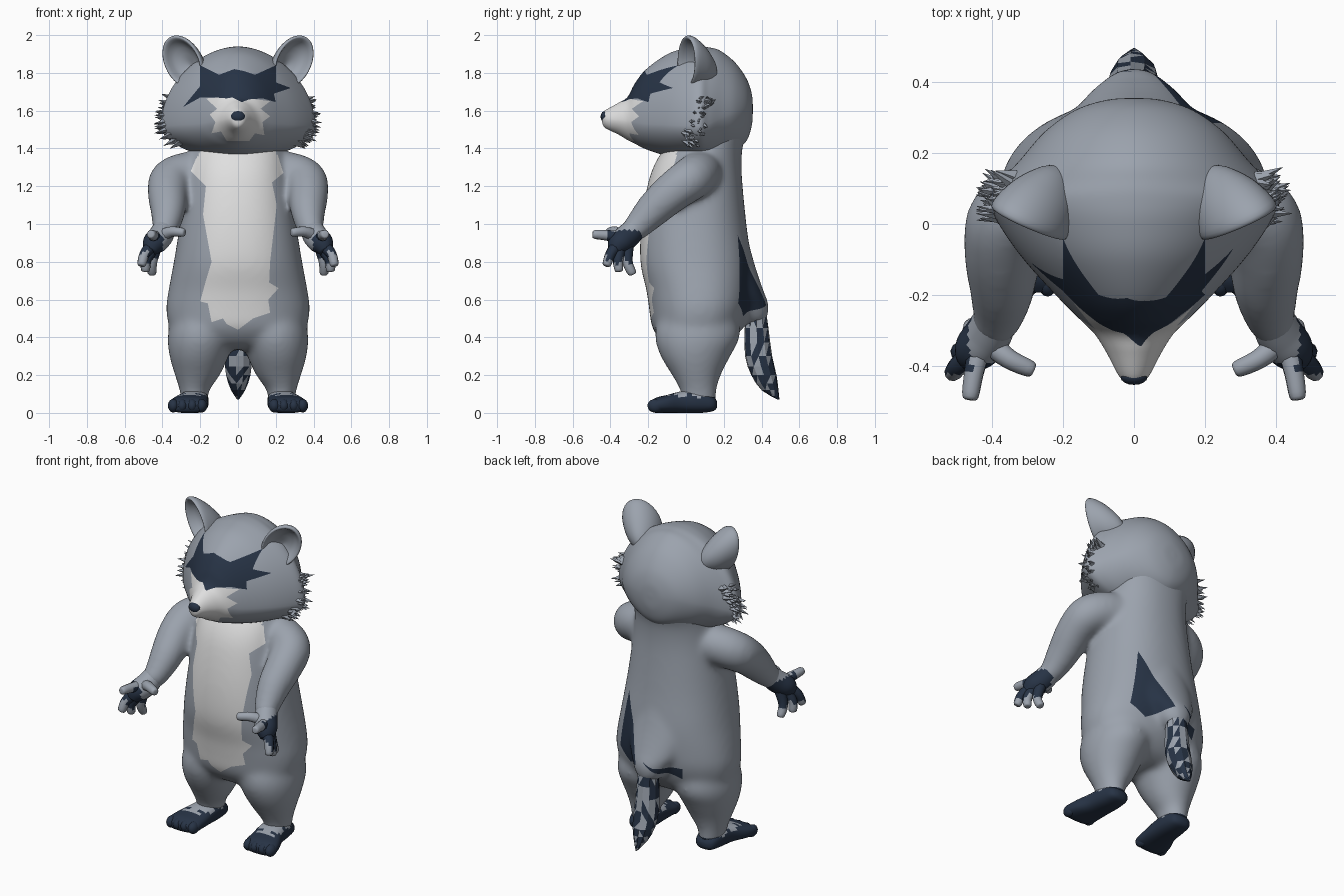
import bpy, bmesh, math, random
from mathutils import Vector, Matrix

if "Cube" in bpy.data.objects:
    bpy.data.objects.remove(bpy.data.objects["Cube"])

random.seed(4)
GREY, WHITE, DARK = 0, 1, 2
MATS = []
for label, col in (("grey_fur", (0.33, 0.365, 0.42)), ("white_fur", (0.74, 0.74, 0.74)),
                   ("dark_fur", (0.02, 0.033, 0.06))):
    m = bpy.data.materials.new(label)
    m.diffuse_color = (*col, 1)
    m.use_nodes = True
    m.node_tree.nodes["Principled BSDF"].inputs["Base Color"].default_value = m.diffuse_color
    MATS.append(m)


def spline(keys, steps):
    """Catmull-Rom interpolation of tuples."""
    out = []
    for i in range(len(keys) - 1):
        p = [keys[max(i - 1, 0)], keys[i], keys[i + 1], keys[min(i + 2, len(keys) - 1)]]
        for k in range(steps):
            t = k / steps
            out.append([0.5 * (2 * b + (c - a) * t + (2 * a - 5 * b + 4 * c - d) * t * t
                               + (3 * b - a - 3 * c + d) * t ** 3) for a, b, c, d in zip(*p)])
    return out + [list(keys[-1])]


def oval(c, u, v, n=32, power=2.0, down=1.0):
    """Superellipse ring; 'down' scales the negative v half."""
    ring = []
    for i in range(n):
        a = 2 * math.pi * i / n
        ca, sa = math.cos(a), math.sin(a)
        cu = math.copysign(abs(ca) ** (2 / power), ca)
        cv = math.copysign(abs(sa) ** (2 / power), sa)
        ring.append(Vector(c) + Vector(u) * cu + Vector(v) * (cv if cv > 0 else cv * down))
    return ring


def loft(bm, rings):
    rows = [[bm.verts.new(p) for p in r] for r in rings]
    n = len(rows[0])
    for a, b in zip(rows, rows[1:]):
        for i in range(n):
            bm.faces.new((a[i], a[(i + 1) % n], b[(i + 1) % n], b[i]))
    bm.faces.new(rows[0])
    bm.faces.new(rows[-1])


def upright(bm, keys, steps=4, n=32, power=2.0):
    """Stack of horizontal ovals from (z, half width, front y, back y)."""
    loft(bm, [oval((0, (f + b) / 2, z), (w, 0, 0), (0, (b - f) / 2, 0), n, power)
              for z, w, f, b in spline(keys, steps)])


def tube(bm, keys, s, steps=4, n=16):
    """Round limb through (x, y, z, radius), mirrored by s."""
    pts = spline(keys, steps)
    pos = [Vector((x * s, y, z)) for x, y, z, r in pts]
    rings = []
    for i, p in enumerate(pos):
        t = pos[min(i + 1, len(pos) - 1)] - pos[max(i - 1, 0)]
        u = t.cross(Vector((0, 1, -1))).normalized()
        v = t.cross(u).normalized()
        rings.append(oval(p, u * pts[i][3], v * pts[i][3], n))
    loft(bm, rings)


def ball(bm, c, r):
    bmesh.ops.create_uvsphere(bm, u_segments=16, v_segments=10, radius=1,
                              matrix=Matrix.Translation(c) @ Matrix.Diagonal((*r, 1)))


def inside(poly, x, z):
    hit = False
    for (x1, z1), (x2, z2) in zip(poly, poly[1:] + poly[:1]):
        if (z1 > z) != (z2 > z) and x < (x2 - x1) * (z - z1) / (z2 - z1) + x1:
            hit = not hit
    return hit


def cut(bm, poly, front):
    """Slice the outline of a fur patch into the front or back surface."""
    for (x1, z1), (x2, z2) in zip(poly, poly[1:] + poly[:1]):
        e = .015
        fs = [f for f in bm.faces for c in (f.calc_center_median(),) if (c.y < .03) == front
              and min(x1, x2) - e < c.x < max(x1, x2) + e and min(z1, z2) - e < c.z < max(z1, z2) + e]
        geom = list({v for f in fs for v in f.verts}) + list({d for f in fs for d in f.edges}) + fs
        if fs:
            bmesh.ops.bisect_plane(bm, geom=geom, dist=1e-5, plane_co=(x1, 0, z1),
                                   plane_no=Vector((z2 - z1, 0, x1 - x2)).normalized())


def paint(ob, rule, smooth=True):
    for m in MATS:
        ob.data.materials.append(m)
    for p in ob.data.polygons:
        p.use_smooth = smooth
        p.material_index = rule(p.center)


def finish(name, bm, rule=lambda c: GREY, smooth=True, do_paint=True):
    bmesh.ops.recalc_face_normals(bm, faces=bm.faces[:])
    me = bpy.data.meshes.new(name)
    bm.to_mesh(me)
    bm.free()
    ob = bpy.data.objects.new(name, me)
    bpy.context.collection.objects.link(ob)
    if do_paint:
        paint(ob, rule, smooth)
    return ob


# torso, tail root, arms and legs blended into one skin
bm = bmesh.new()
upright(bm, [(.335, .17, -.05, .16), (.37, .28, -.12, .23), (.45, .36, -.178, .30), (.55, .38, -.195, .335),
             (.65, .368, -.21, .345), (.8, .34, -.242, .345), (1.0, .308, -.237, .32), (1.2, .278, -.205, .3),
             (1.32, .258, -.165, .294), (1.42, .24, -.1, .302), (1.5, .225, -.03, .33),
             (1.58, .20, .05, .348), (1.66, .13, .1, .34)], n=48, power=2.2)
upright(bm, [(1.05, .06, .2, .295), (.8, .17, .15, .36), (.65, .17, .15, .41), (.57, .12, .2, .44),
             (.5, .08, .28, .43), (.46, .03, .33, .40)])
for s in (1, -1):
    tube(bm, [(.16, .09, 1.27, .10), (.25, .07, 1.27, .115), (.35, .02, 1.235, .116), (.372, -.07, 1.17, .108),
              (.37, -.17, 1.08, .096), (.38, -.25, .995, .076), (.40, -.30, .945, .062)], s, n=24)
    loft(bm, [oval((x * s, y, z), (w, 0, 0), (0, d, 0)) for z, x, y, w, d in spline(
        [(.05, .23, .07, .07, .09), (.12, .23, .065, .08, .097), (.2, .215, .055, .12, .13),
         (.3, .206, .05, .157, .185), (.4, .195, .06, .178, .225), (.5, .18, .065, .17, .21),
         (.62, .15, .08, .13, .16)], 4)])
body = finish("body", bm, do_paint=False)
mod = body.modifiers.new("blend", 'REMESH')
mod.mode, mod.voxel_size = 'VOXEL', 0.013
mod = body.modifiers.new("soften", 'SMOOTH')
mod.factor, mod.iterations = 0.5, 30
dg = bpy.context.evaluated_depsgraph_get()
blended = bpy.data.meshes.new_from_object(body.evaluated_get(dg))
body.modifiers.clear()
body.data = blended

BIB = [(-.2, 1.4), (.2, 1.4), (.24, 1.27), (.18, 1.22), (.205, 1.1), (.17, .8), (.165, .69), (.215, .66),
       (.16, .6), (.17, .53), (.08, .5), (0, .44), (-.06, .47), (-.08, .5), (-.14, .48), (-.16, .58),
       (-.2, .59), (-.17, .7), (-.14, .8), (-.185, 1.05), (-.17, 1.2), (-.25, 1.28)]
BACK_RIGHT = [(.2, .94), (.26, .58), (.17, .51), (.05, .57)]
BACK_LEFT = [(0, .6), (-.06, .57), (-.19, .56), (-.18, .49), (-.07, .54)]


def body_rule(c):
    if c.y < -.05 and abs(c.x) < .26 and inside(BIB, c.x, c.z):
        return WHITE
    if c.z < .085 or c.y > .1 and (inside(BACK_RIGHT, c.x, c.z) or inside(BACK_LEFT, c.x, c.z)):
        return DARK
    return GREY


bm = bmesh.new()
bm.from_mesh(body.data)
cut(bm, BIB, True)
cut(bm, BACK_RIGHT, False)
cut(bm, BACK_LEFT, False)
bm.to_mesh(body.data)
bm.free()
paint(body, body_rule)

# head, swept from nose to back: (y, half width, top, bottom, widest height)
HEAD = [(-.445, .012, 1.575, 1.545, 1.56), (-.43, .04, 1.60, 1.51, 1.555), (-.36, .078, 1.64, 1.475, 1.55),
        (-.31, .11, 1.672, 1.445, 1.545), (-.27, .15, 1.745, 1.425, 1.54), (-.21, .21, 1.82, 1.395, 1.53),
        (-.1, .31, 1.898, 1.36, 1.525), (0, .38, 1.932, 1.345, 1.52), (.07, .41, 1.94, 1.34, 1.52),
        (.12, .375, 1.935, 1.34, 1.53), (.18, .32, 1.918, 1.355, 1.56), (.26, .25, 1.855, 1.39, 1.59),
        (.32, .165, 1.77, 1.44, 1.61), (.348, .08, 1.69, 1.52, 1.61), (.354, .01, 1.62, 1.6, 1.61)]
MASK = [(-.2, 1.84), (-.1, 1.79), (-.02, 1.82), (.03, 1.81), (.09, 1.79), (.2, 1.84), (.2, 1.75), (.28, 1.72),
        (.19, 1.69), (.2, 1.645), (.13, 1.665), (.06, 1.66), (.02, 1.645), (-.03, 1.67), (-.06, 1.665),
        (-.12, 1.67), (-.2, 1.67), (-.29, 1.62), (-.2, 1.73)]
MUZZLE = [(-.17, 1.665), (-.11, 1.61), (-.15, 1.58), (-.12, 1.54), (-.14, 1.48), (-.09, 1.49), (-.06, 1.44),
          (.06, 1.44), (.09, 1.48), (.14, 1.47), (.13, 1.54), (.17, 1.57), (.12, 1.61), (.17, 1.65),
          (.06, 1.665), (-.03, 1.675)]


def head_rule(c):
    if c.y < .03:
        if inside(MASK, c.x, c.z):
            return DARK
        if inside(MUZZLE, c.x, c.z):
            return WHITE
    return GREY


bm = bmesh.new()
loft(bm, [oval((0, y, m), (w, 0, 0), (0, 0, t - m), 96, 1.85, (m - b) / (t - m))
          for y, w, t, b, m in spline(HEAD, 6)])
cut(bm, MASK, True)
cut(bm, MUZZLE, True)
finish("head", bm, head_rule)

# nose
bm = bmesh.new()
ball(bm, (0, -.43, 1.568), (.038, .022, .03))
finish("nose", bm, lambda c: DARK)

for s, side in ((1, "right"), (-1, "left")):
    # cupped ear
    bm = bmesh.new()
    u, v, back = Vector((s * .9, .43, 0)), Vector((s * .25, 0, .97)), Vector((-s * .43, .9, 0))
    profile = [(.05, .14), (.4, .12), (.8, .06), (1, -.01), (.98, -.035), (.86, -.03), (.6, .02), (.05, .05)]
    loft(bm, [oval(Vector((s * .28, .035, 1.858)) + back * d - v * max(d, 0) * .4, u * .112 * r, v * .143 * r)
              for r, d in spline(profile, 3)])
    finish(side + "_ear", bm)

    # cheek tufts
    bm = bmesh.new()
    for _ in range(56):
        z = random.uniform(1.42, 1.67)
        y = .02 + (z - 1.42) * .3 + random.uniform(-.035, .05)
        t = abs((z - 1.52) / (.41 if z > 1.52 else .18))
        x = .385 * (1 - t ** 1.85) ** (1 / 1.85)
        d = Vector((s, random.uniform(-.2, .7), (z - 1.55) * 4 - .1)).normalized()
        length = random.uniform(.05, .085)
        mat = Matrix.Translation(Vector((s * x, y, z)) + d * (length / 2 - .02))
        bmesh.ops.create_cone(bm, cap_ends=True, segments=4, radius1=.02, radius2=.0005, depth=length,
                              matrix=mat @ d.to_track_quat('Z', 'Y').to_matrix().to_4x4())
    finish(side + "_cheek_tufts", bm, smooth=False)

    # hand with five fingers
    bm = bmesh.new()
    tube(bm, [(.388, -.265, .98, .06), (.41, -.31, .935, .066), (.445, -.355, .895, .062),
              (.465, -.38, .855, .036)], s, steps=6, n=20)
    fingers = [[(.40, -.34, .94), (.35, -.38, .96), (.29, -.408, .955)],
               [(.435, -.35, .93), (.45, -.42, .94), (.46, -.485, .945)],
               [(.46, -.37, .88), (.495, -.40, .84), (.51, -.42, .785)],
               [(.45, -.35, .87), (.485, -.36, .81), (.49, -.355, .755)],
               [(.43, -.31, .89), (.455, -.31, .80), (.455, -.285, .74)]]
    for a, b, c in fingers:
        tip = [c[i] + (c[i] - b[i]) * .15 for i in range(3)]
        tube(bm, [(*a, .034), (*b, .028), (*c, .023), (*tip, .007)], s, n=10)
    finish(side + "_hand", bm, lambda c: DARK if abs(c.x) > .395 and c.y > -.42
           and .80 + .02 * math.sin(c.y * 90) < c.z < .935 + (abs(c.x) - .4) * .5 else GREY)

    # foot with four toes
    bm = bmesh.new()
    loft(bm, [oval((s * x, y, t / 2 + b / 2), (w, 0, 0), (0, 0, t / 2 - b / 2), 32, 2.5) for y, x, w, t, b in spline(
        [(.165, .23, .025, .06, .03), (.145, .23, .06, .085, .01), (.08, .232, .076, .12, .0),
         (-.02, .24, .084, .115, 0), (-.1, .258, .1, .095, 0), (-.16, .266, .104, .08, 0),
         (-.192, .268, .085, .055, .01)], 4)])
    for x in (.192, .243, .295, .342):
        ball(bm, (s * x, -.162, .038), (.029, .042, .036))
    finish(side + "_foot", bm, lambda c: GREY if c.z > .09 + .012 * math.sin(c.y * 70) and c.y > -.1 else DARK)

# faceted, speckled tail
bm = bmesh.new()
upright(bm, [(.57, .06, .33, .42), (.45, .065, .31, .437), (.3, .073, .312, .457), (.2, .066, .345, .48),
             (.12, .038, .40, .49), (.07, .004, .485, .495)], steps=2, n=11)
bmesh.ops.triangulate(bm, faces=bm.faces[:])
finish("tail", bm, lambda c: DARK if random.random() < (.75 if c.z < .2 else .5) else GREY, smooth=False)
